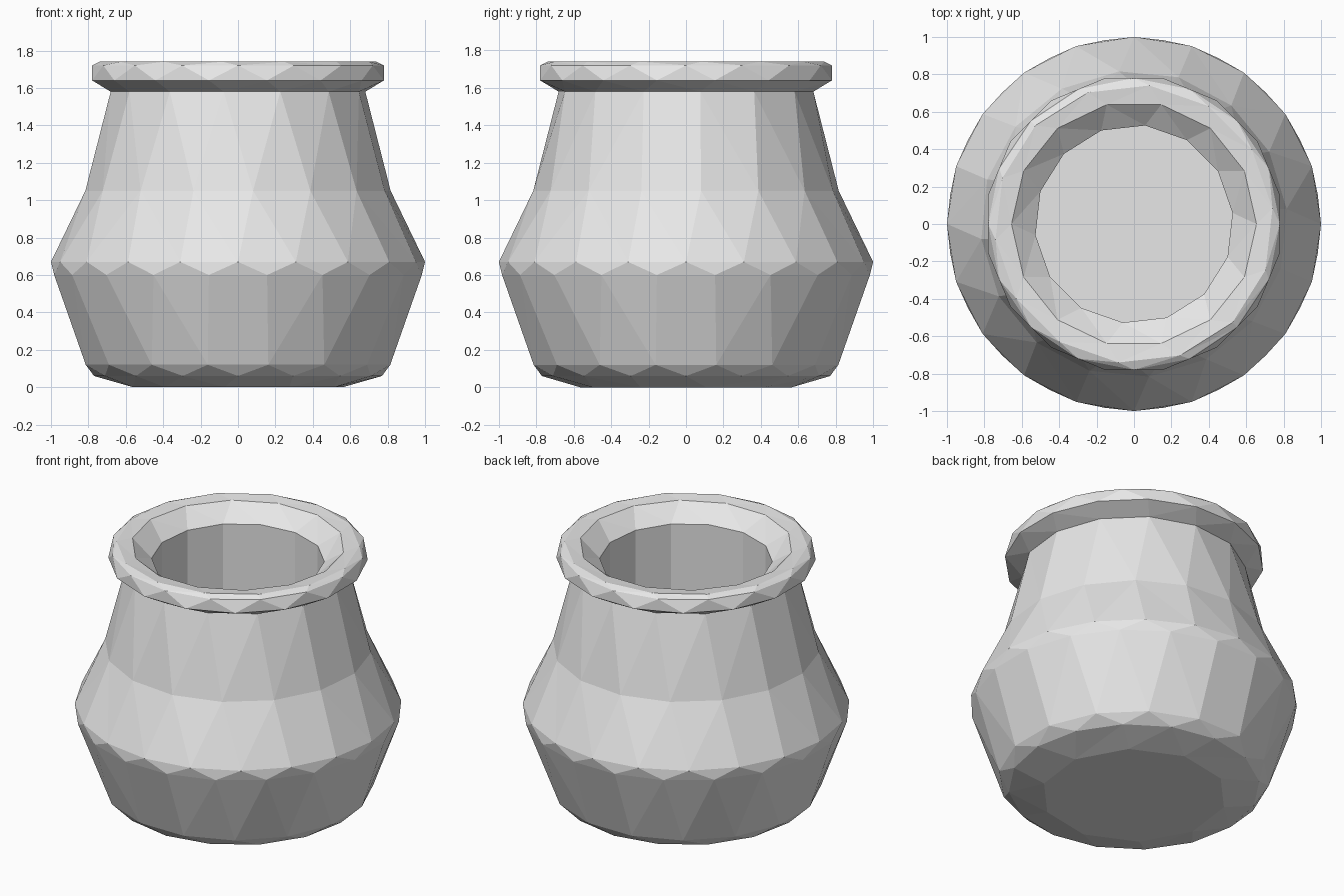
import bpy, bmesh, math

if "Cube" in bpy.data.objects:
    bpy.data.objects.remove(bpy.data.objects["Cube"])

# One clay-grey material
mat = bpy.data.materials.new("light_grey_clay")
mat.diffuse_color = (0.8, 0.8, 0.8, 1.0)
mat.use_nodes = True
mat.node_tree.nodes["Principled BSDF"].inputs["Base Color"].default_value = mat.diffuse_color

# Profile rings from underside, up the outside, over the lip, down the inside:
# (radius, height, sides, turn in fractions of a side)
RINGS = [
    (0.57, 0.00, 10, 0.3),    # underside
    (0.77, 0.06, 16, 0.0),    # foot bevel
    (0.83, 0.12, 16, 0.5),
    (0.995, 0.60, 20, 0.5),   # belly
    (1.00, 0.67, 20, 0.0),
    (0.82, 1.05, 16, 0.25),   # shoulder
    (0.685, 1.58, 14, 0.25),  # neck
    (0.795, 1.64, 16, 0.5),   # lip
    (0.78, 1.72, 16, 0.0),
    (0.745, 1.74, 14, 0.25),
    (0.655, 1.73, 14, 0.0),   # mouth
    (0.53, 1.63, 14, 0.25),
    (0.53, 0.15, 14, 0.25),   # inside floor
]


def make_ring(bm, r, z, n, turn):
    """Return a list of (angle, vertex) around one ring."""
    out = []
    for i in range(n):
        a = 2 * math.pi * (i + turn) / n
        out.append((a, bm.verts.new((r * math.cos(a), r * math.sin(a), z))))
    return out


def bridge(bm, low, high):
    """Join two rings of any side count with faces, walking by angle."""
    n, m = len(low), len(high)
    ang = lambda ring, i: ring[i % len(ring)][0] + 2 * math.pi * (i // len(ring))
    i = j = 0
    while i < n or j < m:
        a, b = low[i % n][1], high[j % m][1]
        if i < n and j < m and n == m and abs(low[0][0] - high[0][0]) < 1e-6:
            bm.faces.new((a, low[(i + 1) % n][1], high[(j + 1) % m][1], b))
            i, j = i + 1, j + 1
        elif j >= m or (i < n and ang(low, i + 1) <= ang(high, j + 1)):
            bm.faces.new((a, low[(i + 1) % n][1], b))
            i += 1
        else:
            bm.faces.new((a, high[(j + 1) % m][1], b))
            j += 1


# Pot body with lip and hollow inside
bm = bmesh.new()
rings = [make_ring(bm, *p) for p in RINGS]
for lo, hi in zip(rings, rings[1:]):
    bridge(bm, lo, hi)
bm.faces.new([v for _, v in reversed(rings[0])])   # underside
bm.faces.new([v for _, v in rings[-1]])            # inside floor
bmesh.ops.recalc_face_normals(bm, faces=bm.faces)

mesh = bpy.data.meshes.new("pot")
bm.to_mesh(mesh)
bm.free()
mesh.materials.append(mat)
pot = bpy.data.objects.new("pot", mesh)
bpy.context.collection.objects.link(pot)
